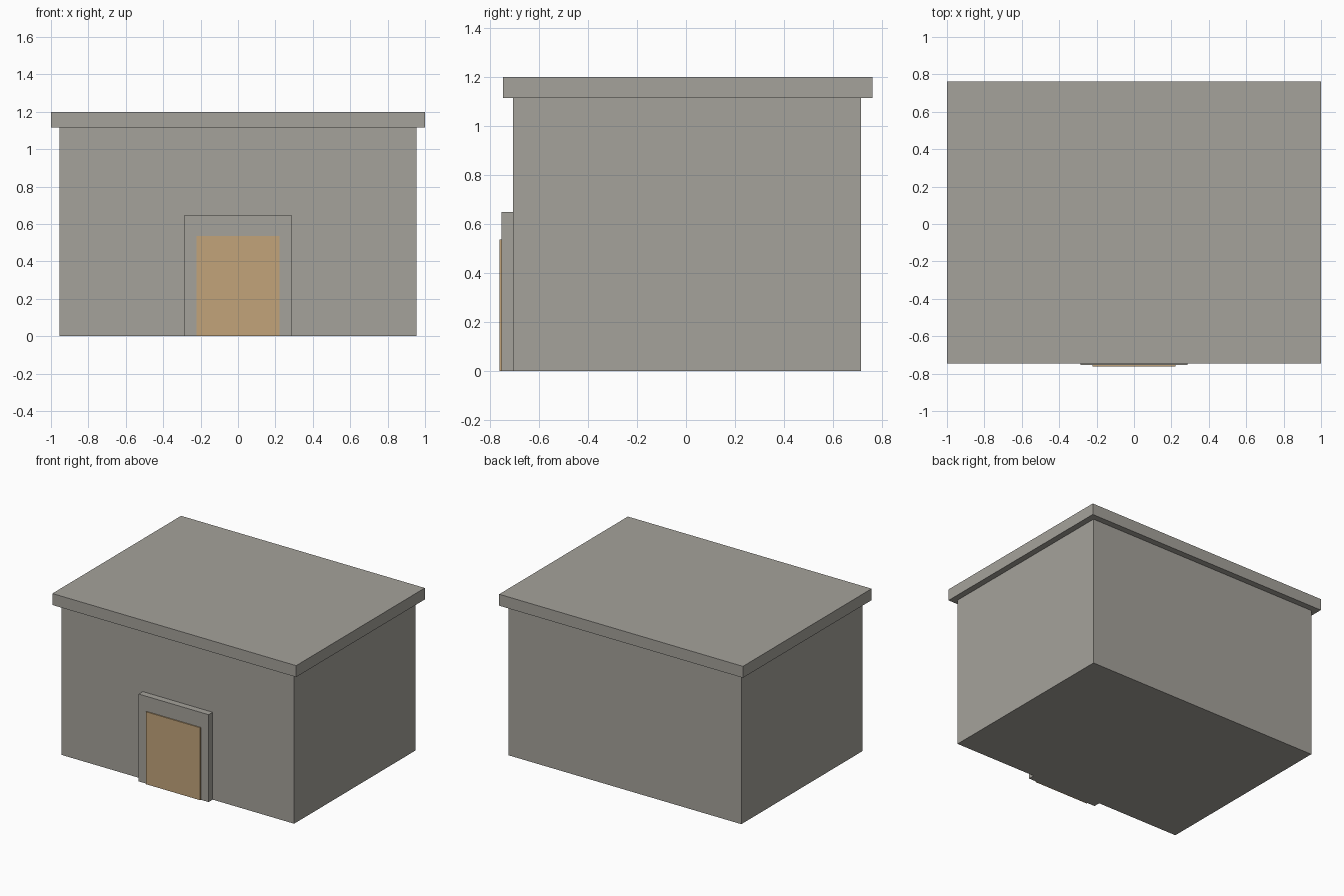
import bpy

if "Cube" in bpy.data.objects:
    bpy.data.objects.remove(bpy.data.objects["Cube"])


def make_material(name, rgb):
    mat = bpy.data.materials.new(name)
    mat.diffuse_color = (*rgb, 1.0)
    mat.use_nodes = True
    mat.node_tree.nodes["Principled BSDF"].inputs["Base Color"].default_value = mat.diffuse_color
    return mat


def box(name, x, y, z, mat):
    """Box spanning the given (min, max) ranges."""
    spans = (x, y, z)
    bpy.ops.mesh.primitive_cube_add(size=1, location=[(a + b) / 2 for a, b in spans])
    obj = bpy.context.object
    obj.name = name
    obj.scale = [b - a for a, b in spans]
    bpy.ops.object.transform_apply(location=False, rotation=False, scale=True)
    obj.data.materials.append(mat)
    return obj


stone = make_material("warm grey stone", (0.376, 0.363, 0.328))
wood = make_material("tan wood", (0.539, 0.371, 0.195))

# Main walls
box("walls", (-0.955, 0.955), (-0.706, 0.715), (0, 1.115), stone)

# Overhanging flat roof slab
box("roof_slab", (-1, 1), (-0.747, 0.761), (1.115, 1.2), stone)

# Raised door surround and thin door panel
box("door_surround", (-0.287, 0.287), (-0.754, -0.706), (0, 0.648), stone)
box("door_panel", (-0.223, 0.223), (-0.762, -0.754), (0, 0.537), wood)
